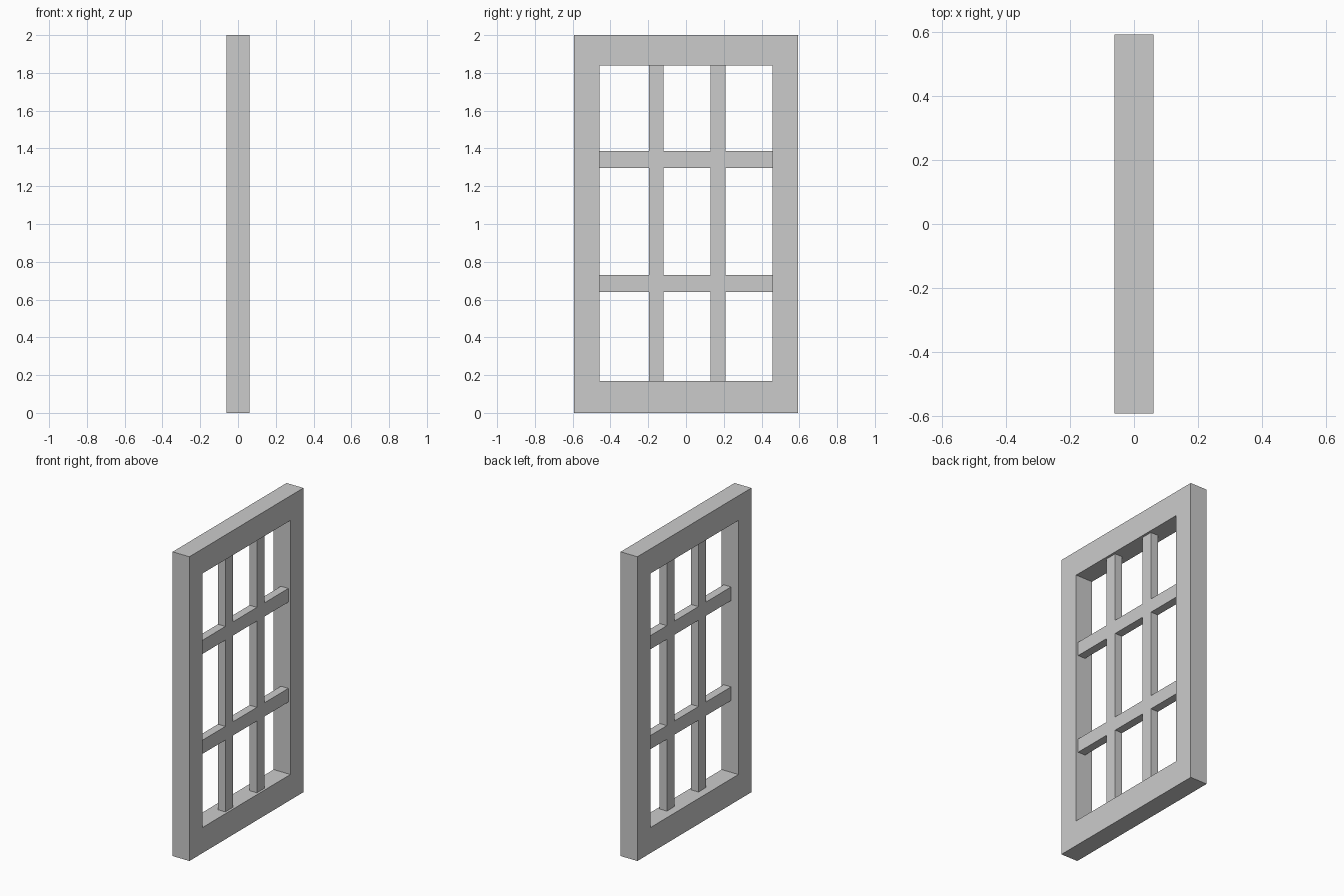
import bpy
import bmesh

if "Cube" in bpy.data.objects:
    bpy.data.objects.remove(bpy.data.objects["Cube"])


def lattice(name, ys, zs, solid, x0, x1):
    """Fill the chosen cells of a y/z grid and extrude them from x0 to x1."""
    bm = bmesh.new()
    for i in range(len(ys) - 1):
        for j in range(len(zs) - 1):
            if solid(i, j):
                corners = [(ys[i], zs[j]), (ys[i + 1], zs[j]),
                           (ys[i + 1], zs[j + 1]), (ys[i], zs[j + 1])]
                bm.faces.new([bm.verts.new((x0, y, z)) for y, z in corners])
    bmesh.ops.remove_doubles(bm, verts=bm.verts[:], dist=0.0001)
    result = bmesh.ops.extrude_face_region(bm, geom=bm.faces[:], use_keep_orig=True)
    moved = [g for g in result["geom"] if isinstance(g, bmesh.types.BMVert)]
    bmesh.ops.translate(bm, verts=moved, vec=(x1 - x0, 0, 0))
    bmesh.ops.recalc_face_normals(bm, faces=bm.faces[:])
    mesh = bpy.data.meshes.new(name)
    bm.to_mesh(mesh)
    bm.free()
    obj = bpy.data.objects.new(name, mesh)
    bpy.context.collection.objects.link(obj)
    return obj


# Outer frame: every cell except the middle opening
lattice("window_frame", [-0.592, -0.457, 0.457, 0.592], [0, 0.168, 1.838, 2],
        lambda i, j: (i, j) != (1, 1), -0.061, 0.061)

# Glazing bars: odd columns and rows are bars, set towards the +x side
lattice("glazing_bars", [-0.457, -0.197, -0.118, 0.131, 0.21, 0.457],
        [0.168, 0.64, 0.73, 1.297, 1.387, 1.838],
        lambda i, j: i % 2 == 1 or j % 2 == 1, -0.008, 0.046)
